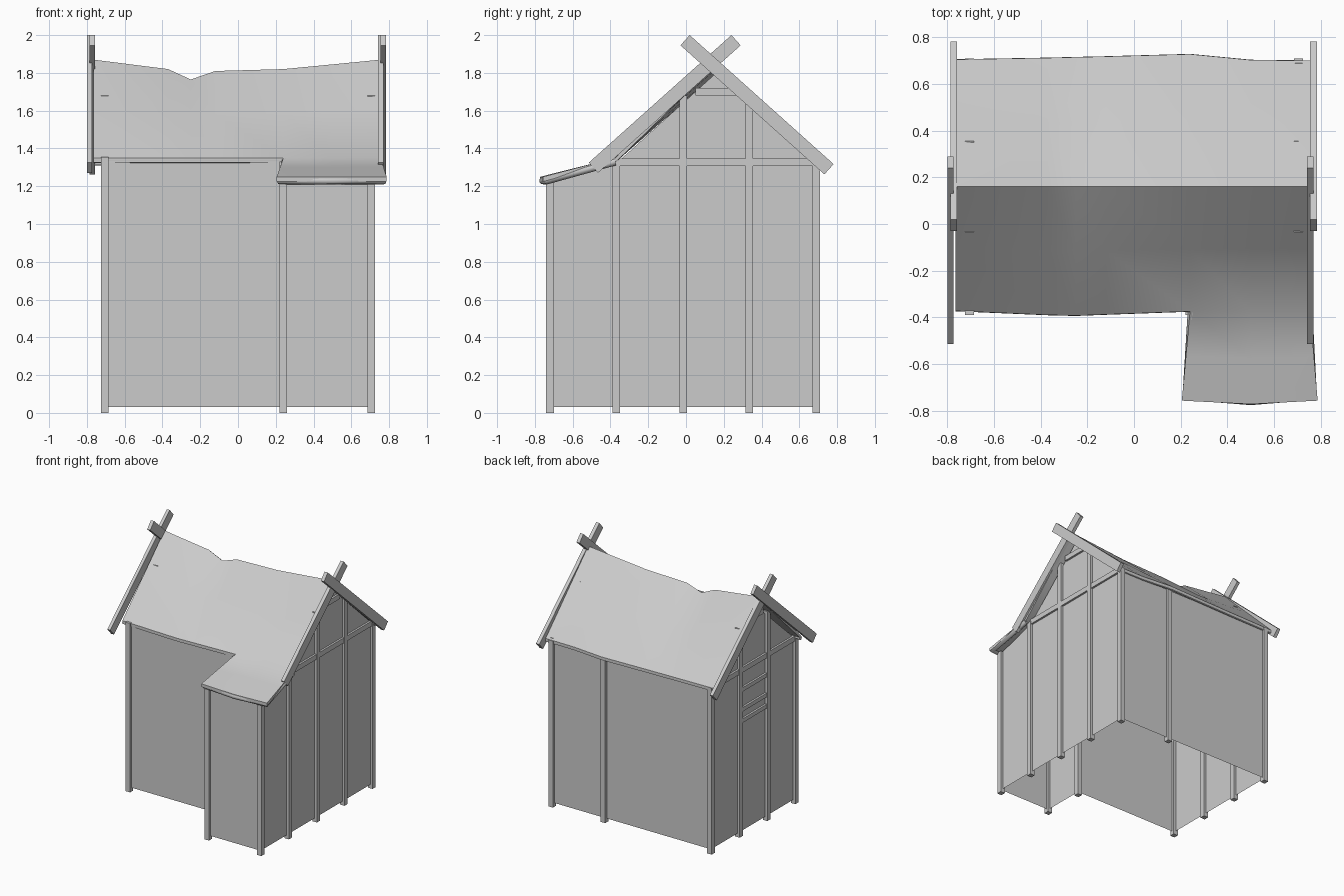
import bpy, bmesh, math
from mathutils import Vector, Matrix

if "Cube" in bpy.data.objects:
    bpy.data.objects.remove(bpy.data.objects["Cube"])


def finish(bm, name, smooth=None):
    bmesh.ops.recalc_face_normals(bm, faces=bm.faces)
    me = bpy.data.meshes.new(name)
    bm.to_mesh(me)
    bm.free()
    if smooth:
        me.shade_smooth()
        me.set_sharp_from_angle(angle=math.radians(smooth))
    ob = bpy.data.objects.new(name, me)
    bpy.context.collection.objects.link(ob)
    return ob


def box(name, lo, hi):
    lo, hi = Vector(lo), Vector(hi)
    bm = bmesh.new()
    bmesh.ops.create_cube(bm, size=1, matrix=Matrix.Translation((lo + hi) / 2)
                          @ Matrix.Diagonal((*(hi - lo), 1)))
    return finish(bm, name)


def post(name, x, y, top, r=0.02):
    return box(name, (x - r, y - r, 0), (x + r, y + r, top))


def tube(name, pts, r):
    cu = bpy.data.curves.new(name, 'CURVE')
    cu.dimensions = '3D'
    cu.bevel_depth = r
    cu.bevel_resolution = 2
    cu.use_fill_caps = True
    sp = cu.splines.new('POLY')
    sp.points.add(len(pts) - 1)
    for p, co in zip(sp.points, pts):
        p.co = (*co, 1)
    sp.use_smooth = True
    ob = bpy.data.objects.new(name, cu)
    bpy.context.collection.objects.link(ob)


# open-bottomed wall shell: long walls, then side walls with gables
X, PX, YF, YM, YB = 0.705, 0.24, -0.72, -0.37, 0.69
BOT, PEAK = 0.03, (0.16, 1.80)
bm = bmesh.new()


def wall(pts):
    bm.faces.new([bm.verts.new(p) for p in pts])


def panel(x0, x1, y, top):
    wall([(x0, y, BOT), (x1, y, BOT), (x1, y, top), (x0, y, top)])


panel(-X, PX, YM, 1.33)
panel(PX, X, YF, 1.22)
panel(-X, X, YB, 1.32)
wall([(PX, YF, BOT), (PX, YM, BOT), (PX, YM, 1.32), (PX, YF, 1.22)])
wall([(X, YF, BOT), (X, YB, BOT), (X, YB, 1.32), (X, *PEAK), (X, YM, 1.32), (X, YF, 1.22)])
wall([(-X, YM, BOT), (-X, YB, BOT), (-X, YB, 1.32), (-X, *PEAK), (-X, YM, 1.32)])
bmesh.ops.remove_doubles(bm, verts=bm.verts, dist=0.001)
finish(bm, "walls")

# timber posts and gable beams on both sides
for s, side in ((-1, "left"), (1, "right")):
    post(side + "_front_post", s * X, YM, 1.355 if s < 0 else 1.33)
    post(side + "_back_post", s * X, YB, 1.335)
    post(side + "_gable_post_a", s * X, -0.015, 1.68)
    post(side + "_gable_post_b", s * X, 0.335, 1.675)
    for nm, y0, y1, z0, z1 in (("tie_beam", -0.38, 0.69, 1.307, 1.348),
                               ("collar_beam", 0.05, 0.265, 1.68, 1.72)):
        box(f"{side}_{nm}", (s * X - 0.016, y0, z0), (s * X + 0.016, y1, z1))
post("porch_post_left", PX, YF, 1.225)
post("porch_post_right", X, YF, 1.225)
post("porch_inner_post", PX, YM, 1.33)
post("back_middle_post", PX, YB, 1.32)

# window bars on the left side
for i, z in enumerate((0.92, 1.01, 1.17)):
    box(f"window_bar_{i}", (-X - 0.016, -0.015, z - 0.016), (-X + 0.016, 0.335, z + 0.016))

# sagging roof sheet: columns of (x, ridge z, back eave y, front eave y)
cols = [(-0.765, 1.87, 0.705, -0.373), (-0.37, 1.82, 0.712, -0.39),
        (-0.25, 1.765, 0.715, -0.393), (-0.12, 1.81, 0.718, -0.388),
        (0.24, 1.82, 0.728, -0.375), (0.5, 1.845, 0.703, -0.375),
        (0.755, 1.87, 0.70, -0.375)]
porch = [(0.205, -0.757), (0.5, -0.772), (0.787, -0.757)]
ZB, ZF, ZP, RY = 1.335, 1.35, 1.25, 0.16
bm = bmesh.new()
grid = []
for i, (x, rz, yb, yf) in enumerate(cols):
    # halfway rows lose most of the dent in the ridge
    mz = 1.815 if i == 2 else rz
    pts = [(x, yb, ZB), (x, (yb + RY) / 2, (ZB + mz) / 2), (x, RY, rz),
           (x, (yf + RY) / 2, (ZF + mz) / 2), (x, yf, ZF)]
    if i >= 4:
        px, py = porch[i - 4]
        pts += [((x + px) / 2, (yf + py) / 2, (ZF + ZP) / 2), (px, py, ZP)]
    grid.append([bm.verts.new(p) for p in pts])
for a, b in zip(grid, grid[1:]):
    for j in range(min(len(a), len(b)) - 1):
        bm.faces.new((a[j], a[j + 1], b[j + 1], b[j]))
ext = bmesh.ops.extrude_face_region(bm, geom=bm.faces[:], use_keep_orig=True)
for v in ext["geom"]:
    if isinstance(v, bmesh.types.BMVert):
        v.co.z -= 0.025
finish(bm, "roof", 40)

# rolled eaves
tube("back_eave", [(c[0], c[2] - 0.012, ZB - 0.013) for c in cols], 0.013)
tube("front_eave", [(c[0], c[3] + 0.012, ZF - 0.013) for c in cols[:5]], 0.013)
d = ZP - 0.021
tube("porch_eave", [(cols[4][0] + 0.01, -0.375, ZF - 0.02), (0.222, -0.74, d),
                    (0.5, -0.757, d), (0.77, -0.74, d), (0.745, -0.375, ZF - 0.02)], 0.02)


# crossed barge boards at both gable ends
def board(name, x0, x1, a, b, w=0.073):
    a, b = Vector(a), Vector(b)
    n = (b - a).normalized()
    n = Vector((-n.y, n.x)) * w / 2
    bm = bmesh.new()
    f = bm.faces.new([bm.verts.new((x0, *p)) for p in (a + n, b + n, b - n, a - n)])
    r = bmesh.ops.extrude_face_region(bm, geom=[f], use_keep_orig=True)
    for v in r["geom"]:
        if isinstance(v, bmesh.types.BMVert):
            v.co.x = x1
    finish(bm, name)


FRONT = ((0.265, 1.973), (-0.49, 1.298))
BACK = ((-0.005, 1.973), (0.757, 1.29))
board("left_front_barge_board", -0.80, -0.774, *FRONT)
board("left_back_barge_board", -0.786, -0.758, *BACK)
board("right_front_barge_board", 0.742, 0.77, *FRONT)
board("right_back_barge_board", 0.755, 0.784, *BACK)
